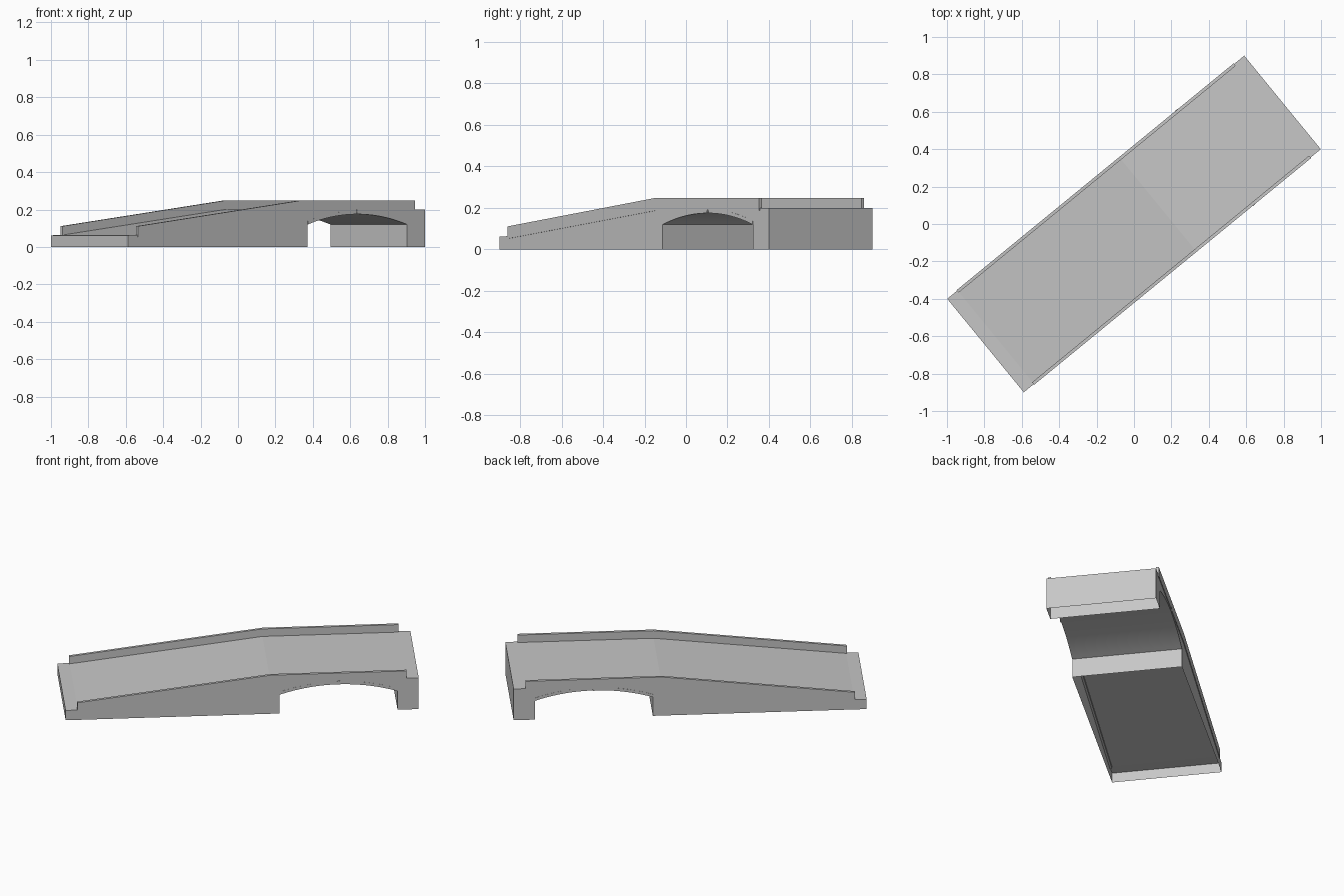
import bpy, bmesh, math
from mathutils import Matrix

if "Cube" in bpy.data.objects:
    bpy.data.objects.remove(bpy.data.objects["Cube"])

TURN = Matrix.Rotation(math.radians(39.3), 4, 'Z')
HALF_L, HALF_W = 1.026, 0.323      # half length and half width of the bridge
CREST = 0.165                      # where the ramp meets the level deck
ARCH_A, ARCH_B, SPRING, RISE = 0.217, 0.903, 0.12, 0.055

grey = bpy.data.materials.new("concrete grey")
grey.diffuse_color = (0.57, 0.57, 0.57, 1)
grey.use_nodes = True
grey.node_tree.nodes["Principled BSDF"].inputs["Base Color"].default_value = grey.diffuse_color


def extrude(name, profile, v0, v1, open_bottom=False):
    """Sweep a side profile (along, height) across the bridge from v0 to v1."""
    bm = bmesh.new()
    a = [bm.verts.new((u, v0, z)) for u, z in profile]
    b = [bm.verts.new((u, v1, z)) for u, z in profile]
    bm.faces.new(a)
    bm.faces.new(b[::-1])
    n = len(profile)
    for i in range(n):
        j = (i + 1) % n
        if open_bottom and profile[i][1] == 0 and profile[j][1] == 0:
            continue
        bm.faces.new((a[j], a[i], b[i], b[j]))
    bmesh.ops.recalc_face_normals(bm, faces=bm.faces)
    bm.transform(TURN)
    mesh = bpy.data.meshes.new(name)
    bm.to_mesh(mesh)
    bm.free()
    mesh.materials.append(grey)
    obj = bpy.data.objects.new(name, mesh)
    bpy.context.collection.objects.link(obj)
    bpy.ops.object.select_all(action='DESELECT')
    obj.select_set(True)
    bpy.context.view_layer.objects.active = obj
    bpy.ops.object.shade_smooth_by_angle(angle=math.radians(4))
    return obj


def arch(offset=0.0, steps=24):
    """Points of the circular arch, left to right, raised by offset."""
    half = (ARCH_B - ARCH_A) / 2
    mid = (ARCH_A + ARCH_B) / 2
    r = (half * half + RISE * RISE) / (2 * RISE)
    zc = SPRING + RISE - r
    pts = []
    for i in range(steps + 1):
        t = (2 * i / steps - 1) * math.asin(half / r)
        pts.append((mid + r * math.sin(t), zc + r * math.cos(t) + offset))
    return pts


# Bridge body: hollow shell with ramp, level deck, arch and end pier
body = [(-HALF_L, 0), (ARCH_A, 0)] + arch() + [
    (ARCH_B, 0), (HALF_L, 0), (HALF_L, 0.2), (CREST, 0.2),
    (-0.955, 0.064), (-HALF_L, 0.062)]
extrude("bridge_body", body, -HALF_W, HALF_W, open_bottom=True)

# Curbs, arch rings and keystones on both sides
curb = [(-0.958, 0.052), (CREST, 0.187), (0.956, 0.187),
        (0.956, 0.248), (CREST, 0.248), (-0.958, 0.111)]
ring = arch() + arch(0.018)[::-1]
mid = (ARCH_A + ARCH_B) / 2
key = [(mid - 0.006, 0.175), (mid + 0.006, 0.175),
       (mid + 0.008, 0.199), (mid - 0.008, 0.199)]
for side, s in (("right", -1), ("left", 1)):
    extrude("curb_" + side, curb, s * 0.310, s * 0.327)
    extrude("arch_ring_" + side, ring, s * (HALF_W - 0.002), s * (HALF_W + 0.001))
    extrude("keystone_" + side, key, s * (HALF_W - 0.002), s * (HALF_W + 0.006))
